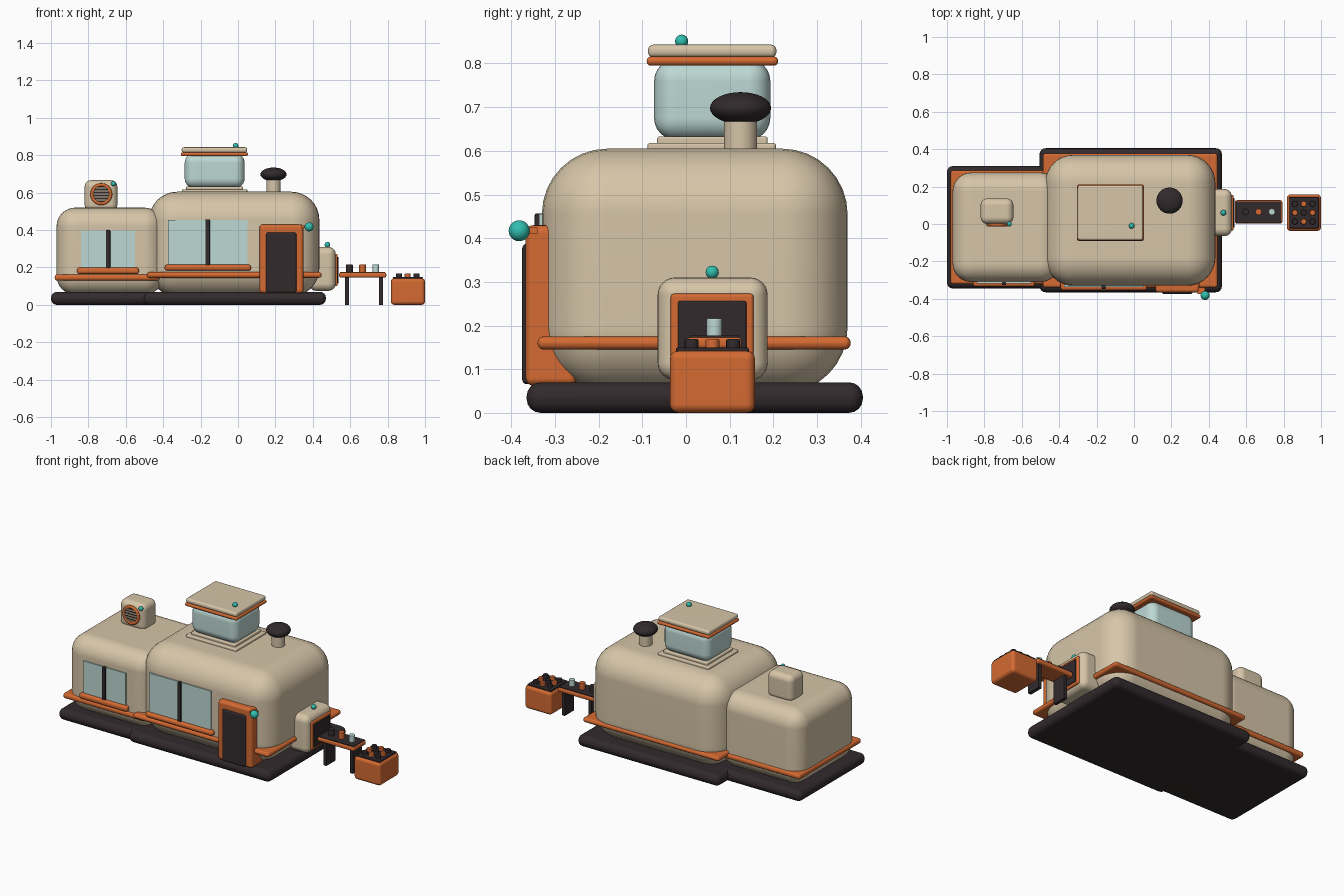
import bpy, bmesh, math
from mathutils import Matrix, Vector

if "Cube" in bpy.data.objects:
    bpy.data.objects.remove(bpy.data.objects["Cube"])


def material(name, rgb):
    m = bpy.data.materials.new(name)
    lin = [((c / 255 + 0.055) / 1.055) ** 2.4 for c in rgb]
    m.diffuse_color = (*lin, 1)
    m.use_nodes = True
    m.node_tree.nodes["Principled BSDF"].inputs["Base Color"].default_value = m.diffuse_color
    return m


BEIGE = material("warm beige", (214, 197, 168))
ORANGE = material("burnt orange", (212, 106, 50))
DARK = material("charcoal", (50, 42, 44))
GLASS = material("pale glass", (189, 216, 211))
TEAL = material("teal", (48, 190, 175))


def finish(name, bm, mat, angle=40):
    me = bpy.data.meshes.new(name)
    bm.normal_update()
    for f in bm.faces:
        f.smooth = True
    for e in bm.edges:
        if len(e.link_faces) == 2 and e.calc_face_angle(0) > math.radians(angle):
            e.smooth = False
    bm.to_mesh(me)
    bm.free()
    me.materials.append(mat)
    ob = bpy.data.objects.new(name, me)
    bpy.context.scene.collection.objects.link(ob)
    wn = ob.modifiers.new("flat_face_normals", 'WEIGHTED_NORMAL')
    wn.keep_sharp = True
    return ob


def box(name, x, y, z, mat, r=0.0, seg=4):
    """Rounded box given by its (min, max) range on each axis."""
    bm = bmesh.new()
    bmesh.ops.create_cube(bm, size=1)
    size = [b - a for a, b in (x, y, z)]
    mid = [(a + b) / 2 for a, b in (x, y, z)]
    for v in bm.verts:
        v.co = Vector([v.co[i] * size[i] + mid[i] for i in range(3)])
    if r:
        bmesh.ops.bevel(bm, geom=bm.edges[:], offset=min(r, min(size) * 0.49),
                        segments=seg, profile=0.5, affect='EDGES')
    return finish(name, bm, mat)


def cyl(name, c, r, h, mat, axis='Z', bevel=0.0, n=32):
    bm = bmesh.new()
    bmesh.ops.create_cone(bm, cap_ends=True, segments=n, radius1=r, radius2=r, depth=h)
    if bevel:
        rim = [e for e in bm.edges if abs(e.verts[0].co.z - e.verts[1].co.z) < 1e-6]
        bmesh.ops.bevel(bm, geom=rim, offset=bevel, segments=3, profile=0.5, affect='EDGES')
    if axis == 'Y':
        bmesh.ops.rotate(bm, verts=bm.verts, matrix=Matrix.Rotation(math.pi / 2, 3, 'X'))
    bmesh.ops.translate(bm, verts=bm.verts, vec=c)
    return finish(name, bm, mat)


def ball(name, c, r, mat, zs=1.0):
    bm = bmesh.new()
    bmesh.ops.create_uvsphere(bm, u_segments=32, v_segments=16, radius=r)
    bmesh.ops.scale(bm, verts=bm.verts, vec=(1, 1, zs))
    bmesh.ops.translate(bm, verts=bm.verts, vec=c)
    return finish(name, bm, mat)


def ring(name, c, big, small, mat):
    """Torus facing the front."""
    bm = bmesh.new()
    n, k = 32, 10
    g = []
    for i in range(n):
        a = 2 * math.pi * i / n
        row = []
        for j in range(k):
            b = 2 * math.pi * j / k
            d = big + small * math.cos(b)
            row.append(bm.verts.new((c[0] + d * math.cos(a), c[1] + small * math.sin(b),
                                     c[2] + d * math.sin(a))))
        g.append(row)
    for i in range(n):
        for j in range(k):
            bm.faces.new((g[i][j], g[i][(j + 1) % k],
                          g[(i + 1) % n][(j + 1) % k], g[(i + 1) % n][j]))
    bmesh.ops.recalc_face_normals(bm, faces=bm.faces)
    return finish(name, bm, mat, 60)


def window(name, x, z, wall, sill_x, sill_z):
    """Glass pane with centre bar and sill on the front wall."""
    mid = (x[0] + x[1]) / 2
    box(name + "_pane", x, (wall - 0.007, wall + 0.04), z, GLASS)
    box(name + "_bar", (mid - 0.012, mid + 0.012), (wall - 0.017, wall + 0.03),
        (z[0], z[1] + 0.002), DARK, 0.005, 2)
    box(name + "_sill", sill_x, (wall - 0.025, wall + 0.03), sill_z, ORANGE, 0.014)


# Foundations
box("main_base", (-0.505, 0.47), (-0.365, 0.405), (0, 0.07), DARK, 0.032)
box("side_base", (-1.0, -0.42), (-0.345, 0.31), (0, 0.069), DARK, 0.032)

# Rounded house bodies and belts
box("main_body", (-0.475, 0.435), (-0.33, 0.37), (0.045, 0.605), BEIGE, 0.15, 8)
box("side_body", (-0.97, -0.40), (-0.31, 0.275), (0.055, 0.52), BEIGE, 0.1, 8)
box("main_belt", (-0.487, 0.447), (-0.34, 0.377), (0.145, 0.175), ORANGE, 0.014)
box("side_belt", (-0.98, -0.42), (-0.322, 0.287), (0.13, 0.163), ORANGE, 0.014)

# Front windows
window("main_window", (-0.375, 0.05), (0.2, 0.455), -0.33, (-0.392, 0.07), (0.183, 0.215))
window("side_window", (-0.84, -0.55), (0.185, 0.398), -0.31, (-0.86, -0.53), (0.165, 0.2))

# Front door
box("door_frame", (0.115, 0.35), (-0.367, -0.25), (0.062, 0.43), ORANGE, 0.018)
box("door_panel", (0.15, 0.312), (-0.375, -0.34), (0.066, 0.387), DARK, 0.01)
ball("door_lamp", (0.38, -0.382, 0.417), 0.024, TEAL)
box("door_lamp_arm", (0.34, 0.38), (-0.375, -0.34), (0.41, 0.424), ORANGE)

# Serving hatch on the right end
box("hatch_body", (0.38, 0.523), (-0.065, 0.187), (0.075, 0.31), BEIGE, 0.04, 6)
box("hatch_frame", (0.48, 0.532), (-0.035, 0.155), (0.1, 0.273), ORANGE, 0.008)
box("hatch_panel", (0.5, 0.538), (-0.018, 0.138), (0.115, 0.256), DARK, 0.004)
ball("hatch_lamp", (0.478, 0.06, 0.322), 0.015, TEAL)

# Roof lantern
box("lantern_plinth", (-0.3, 0.05), (-0.088, 0.206), (0.59, 0.618), BEIGE, 0.006)
box("lantern_collar", (-0.277, 0.027), (-0.066, 0.187), (0.6, 0.633), BEIGE, 0.006)
box("lantern_glass", (-0.285, 0.035), (-0.073, 0.193), (0.625, 0.81), GLASS, 0.05, 6)
box("lantern_trim", (-0.305, 0.053), (-0.09, 0.211), (0.795, 0.816), ORANGE, 0.01)
box("lantern_roof", (-0.301, 0.049), (-0.087, 0.207), (0.814, 0.843), BEIGE, 0.012)
ball("lantern_lamp", (-0.013, -0.01, 0.851), 0.015, TEAL)

# Chimney
cyl("chimney_pipe", (0.19, 0.125, 0.635), 0.038, 0.09, BEIGE)
ball("chimney_cap", (0.19, 0.125, 0.698), 0.07, DARK, 0.52)

# Rooftop ventilator with round grille
box("fan_housing", (-0.82, -0.645), (0.0, 0.137), (0.5, 0.667), BEIGE, 0.036, 6)
cyl("fan_grille_back", (-0.731, 0.0, 0.592), 0.052, 0.012, DARK, 'Y')
ring("fan_ring", (-0.731, -0.004, 0.592), 0.05, 0.009, ORANGE)
for i in range(-2, 3):
    dz = i * 0.016
    w = math.sqrt(0.044 ** 2 - dz ** 2)
    box(f"fan_slat_{i + 3}", (-0.731 - w, -0.731 + w), (-0.011, 0.0),
        (0.589 + dz, 0.595 + dz), BEIGE)
ball("fan_lamp", (-0.666, 0.0, 0.648), 0.013, TEAL)

# Side table with cups
box("table_top", (0.54, 0.793), (0.003, 0.127), (0.146, 0.174), ORANGE, 0.01)
box("table_mat", (0.546, 0.787), (0.009, 0.121), (0.17, 0.177), DARK)
for i, x in enumerate((0.583, 0.765)):
    box(f"table_leg_{i + 1}", (x - 0.01, x + 0.01), (0.02, 0.11), (0, 0.15), DARK)
for i, (x, m) in enumerate(((0.596, DARK), (0.666, ORANGE), (0.737, GLASS))):
    cyl(f"cup_{i + 1}", (x, 0.065, 0.195), 0.018, 0.042, m, bevel=0.003, n=20)

# Produce crate
box("crate", (0.817, 1.0), (-0.037, 0.158), (0, 0.143), ORANGE, 0.02)
box("crate_tray", (0.828, 0.988), (-0.023, 0.144), (0.135, 0.15), DARK, 0.004, 2)
for i in range(3):
    for j in range(3):
        cyl(f"crate_jar_{i}_{j}", (0.86 + i * 0.0475, 0.013 + j * 0.0475, 0.156),
            0.016, 0.026, ORANGE if (i + j) % 2 else DARK, bevel=0.004, n=16)
